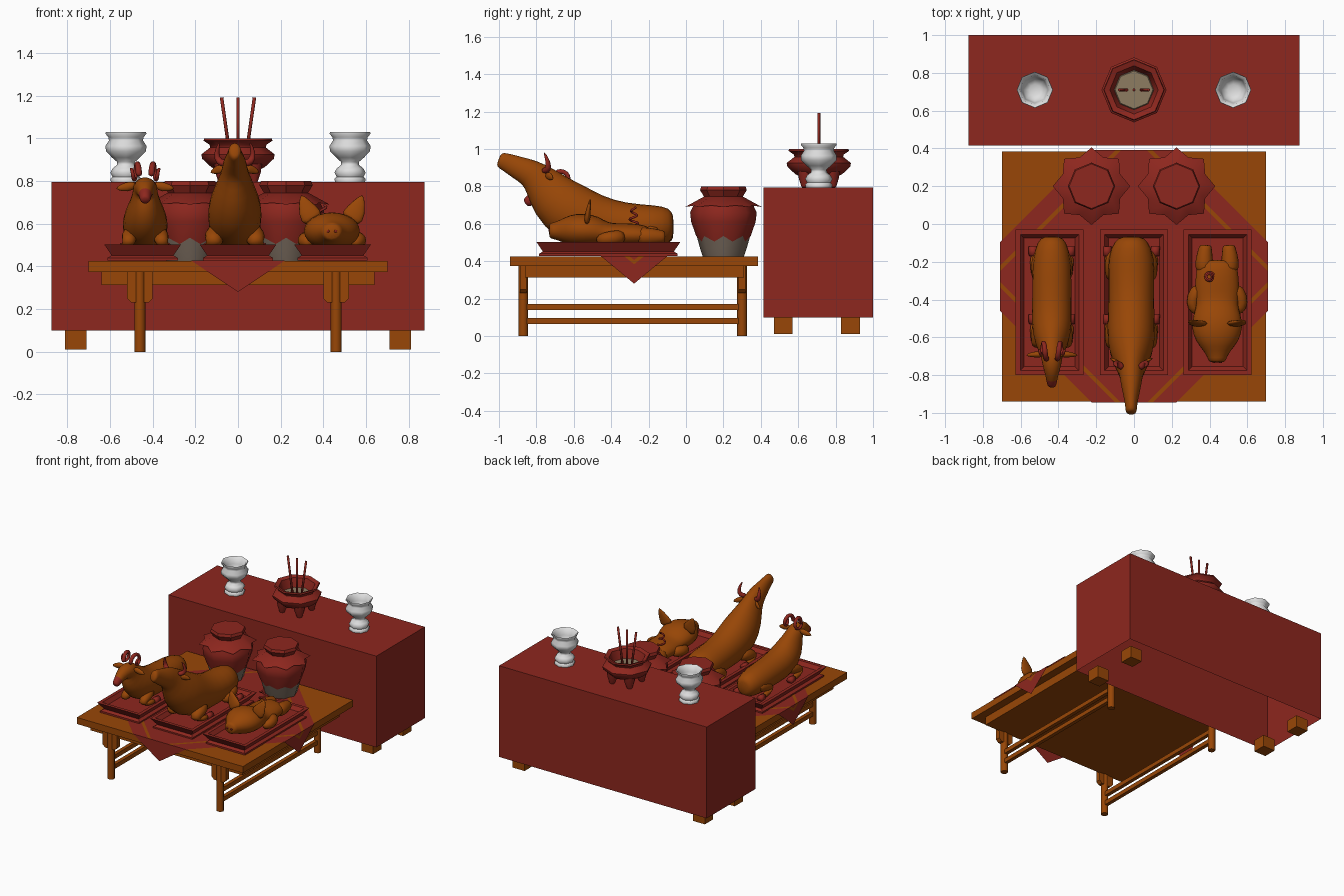
import bpy, bmesh, math
from mathutils import Vector as V


def material(name, rgb):
    m = bpy.data.materials.new(name)
    m.diffuse_color = (*rgb, 1)
    return m


WOOD = material("warm brown", (0.315, 0.062, 0.002))
RED = material("dark red", (0.27, 0.02, 0.013))
WHITE = material("white porcelain", (0.74, 0.74, 0.74))
CLAY = material("grey clay", (0.19, 0.145, 0.11))
ASH = material("ash", (0.27, 0.20, 0.12))


def mesh(name, verts, faces, mats, smooth=0, subsurf=0, rule=None):
    me = bpy.data.meshes.new(name)
    me.from_pydata([tuple(v) for v in verts], [], faces)
    for m in mats:
        me.materials.append(m)
    bm = bmesh.new()
    bm.from_mesh(me)
    bmesh.ops.recalc_face_normals(bm, faces=bm.faces)
    if rule:
        for f in bm.faces:
            f.material_index = rule(f.calc_center_median())
    bm.to_mesh(me)
    bm.free()
    ob = bpy.data.objects.new(name, me)
    bpy.context.collection.objects.link(ob)
    if smooth:
        for p in me.polygons:
            p.use_smooth = True
        me.set_sharp_from_angle(angle=math.radians(smooth))
    if subsurf:
        mod = ob.modifiers.new("round", 'SUBSURF')
        mod.levels = mod.render_levels = subsurf
    return ob


def rings(name, rs, mats, caps=(True, True), **kw):
    """Skin a list of equal-length vertex rings."""
    n = len(rs[0])
    faces = [(i * n + j, i * n + (j + 1) % n, (i + 1) * n + (j + 1) % n, (i + 1) * n + j)
             for i in range(len(rs) - 1) for j in range(n)]
    if caps[0]:
        faces.append(tuple(range(n)))
    if caps[1]:
        faces.append(tuple(range((len(rs) - 1) * n, len(rs) * n)))
    return mesh(name, [v for r in rs for v in r], faces, mats, **kw)


def box(name, x0, x1, y0, y1, z0, z1, mat, **kw):
    rs = [[(x0, y0, z), (x1, y0, z), (x1, y1, z), (x0, y1, z)] for z in (z0, z1)]
    return rings(name, rs, [mat], **kw)


def lathe(name, x, y, profile, mats, n=8, **kw):
    rs = [[(x + r * math.cos(2 * math.pi * j / n), y + r * math.sin(2 * math.pi * j / n), z)
           for j in range(n)] for r, z in profile]
    return rings(name, rs, mats, **kw)


def loft(name, path, mats, n=12, ref=(1, 0, 0), smooth=180, subsurf=1, **kw):
    """Elliptical sections (x, y, z, half width along ref, half height) along a path."""
    pts = [V(p[:3]) for p in path]
    rs = []
    for i, p in enumerate(path):
        t = (pts[min(i + 1, len(pts) - 1)] - pts[max(i - 1, 0)]).normalized()
        side = V(ref) - t * t.dot(V(ref))
        side.normalize()
        up = t.cross(side)
        rs.append([pts[i] + side * p[3] * math.cos(2 * math.pi * j / n)
                   + up * p[4] * math.sin(2 * math.pi * j / n) for j in range(n)])
    return rings(name, rs, mats, smooth=smooth, subsurf=subsurf, **kw)


def tube(name, path, mat, **kw):
    return loft(name, [(*p, p[-1]) for p in path], [mat], n=8, **kw)


# Rear altar cabinet, open underneath, on four feet
box("altar_cabinet", -0.875, 0.875, 0.415, 1.0, 0.10, 0.795, RED, caps=(False, True))
for s in (-1, 1):
    for y in (0.52, 0.88):
        box("cabinet_foot", s * 0.76 - 0.05, s * 0.76 + 0.05, y - 0.05, y + 0.05, 0.01, 0.10, WOOD)

# Low offering table
box("table_top", -0.70, 0.70, -0.94, 0.385, 0.375, 0.425, WOOD)
box("table_apron", -0.64, 0.64, -0.86, 0.31, 0.312, 0.376, WOOD)
for y in (-0.87, 0.30):
    for s in (-1, 1):
        lathe("table_leg", s * 0.46, y, [(0.026, 0), (0.026, 0.376)], [WOOD], smooth=50)
        rings("leg_bracket", [[(s * 0.46 + dx, y + d, z) for dx, z in
              ((-0.06, 0.375), (-0.06, 0.25), (-0.04, 0.23), (0.04, 0.23), (0.06, 0.25), (0.06, 0.375))]
              for d in (-0.018, 0.018)], [WOOD])
for s in (-0.46, 0.46):
    for z in (0.08, 0.155):
        box("side_stretcher", s - 0.014, s + 0.014, -0.87, 0.30, z - 0.016, z + 0.016, WOOD)

# Diamond cloth with corners hanging over the table edges, and its border stripe
C, HX, HY, R, ZC = -0.2775, 0.71, 0.668, 0.89, 0.429
a, b = R - HY, R - HX
mesh("table_cloth", [(-a, C - HY, ZC), (a, C - HY, ZC), (HX, C - b, ZC), (HX, C + b, ZC),
                     (a, C + HY, ZC), (-a, C + HY, ZC), (-HX, C + b, ZC), (-HX, C - b, ZC),
                     (0, C - HY, 0.28), (HX, C, 0.28), (0, C + HY, 0.28), (-HX, C, 0.28)],
     [tuple(range(8)), (0, 8, 1), (2, 9, 3), (4, 10, 5), (6, 11, 7)], [RED])
for sx in (-1, 1):
    for sy in (-1, 1):
        top, side = [], []
        for r in (0.738, 0.766):
            p, q = r - HY, r - HX
            top.append([(sx * p, C + sy * HY, ZC + 0.002), (sx * HX, C + sy * q, ZC + 0.002)])
            side.append([(sx * (HX + 0.003), C + sy * q, ZC), (sx * (HX + 0.003), C, ZC - q * 0.8)])
        for o, i in (top, side):
            mesh("cloth_stripe", o + i, [(0, 1, 3, 2)], [WOOD])

# Three offering trays
for cx in (-0.447, 0.0, 0.443):
    rs = []
    for d, z in ((0.015, 0.427), (0.015, 0.44), (0.035, 0.452), (0, 0.503), (0.025, 0.503), (0.045, 0.475)):
        w, y0, y1 = 0.18 - d, -0.80 + d, -0.03 - d
        rs.append([(cx - w, y0, z), (cx + w, y0, z), (cx + w, y1, z), (cx - w, y1, z)])
    rings("offering_tray", rs, [RED])

# Wine jars with a pointed collar and zigzag wrapping
for s in (-1, 1):
    x, y = s * 0.225, 0.20
    lathe("jar_body", x, y, [(0.11, 0.425), (0.125, 0.47), (0.15, 0.56), (0.17, 0.63), (0.165, 0.68)], [CLAY], smooth=50)

    def zig(r0, z0, r1, z1):
        return [(x + (r0, r1)[j % 2] * math.cos(math.pi * j / 8),
                 y + (r0, r1)[j % 2] * math.sin(math.pi * j / 8), (z0, z1)[j % 2]) for j in range(16)]
    k = math.cos(math.pi / 8)
    rings("jar_wrap", [zig(0.146, 0.535, 0.136 * k, 0.505), zig(0.172, 0.61, 0.172 * k, 0.61),
                       zig(0.178, 0.66, 0.178 * k, 0.66), zig(0.155, 0.71, 0.155 * k, 0.71)],
          [RED], caps=(False, False), smooth=50)
    rings("jar_collar", [zig(0.205, 0.69, 0.165, 0.698), zig(0.105, 0.745, 0.105 * k, 0.745)], [RED], smooth=60)
    lathe("jar_lid", x, y, [(0.10, 0.74), (0.125, 0.78), (0.118, 0.80)], [RED], smooth=30)

# Incense burner with ash, feet and sticks
lathe("incense_burner", 0, 0.71, [(0.08, 0.845), (0.125, 0.865), (0.168, 0.905), (0.172, 0.925), (0.13, 0.958),
      (0.133, 0.97), (0.162, 0.99), (0.158, 1.0), (0.128, 0.99), (0.105, 0.92)], [RED], smooth=50)
lathe("ash_bed", 0, 0.71, [(0.105, 0.922), (0.10, 0.928)], [ASH])
for i in range(4):
    t = math.pi * (i / 2 + 0.25)
    c, sn = math.cos(t), math.sin(t)
    tube("burner_foot", [(0.10 * c, 0.71 + 0.10 * sn, 0.88, 0.042), (0.10 * c, 0.71 + 0.10 * sn, 0.84, 0.036),
                         (0.105 * c, 0.71 + 0.105 * sn, 0.795, 0.018)], RED, subsurf=0, smooth=50)
for s in (-1, 0, 1):
    tube("incense_stick", [(s * 0.038, 0.71, 0.92, 0.008), (s * 0.077, 0.71, 1.192, 0.008)], RED, ref=(0, 1, 0), subsurf=0)

# White stemmed cups
for s in (-1, 1):
    lathe("stem_cup", s * 0.525, 0.71, [(0.07, 0.795), (0.073, 0.81), (0.063, 0.82), (0.073, 0.84), (0.062, 0.86),
          (0.043, 0.875), (0.042, 0.89), (0.065, 0.91), (0.094, 0.94), (0.096, 0.965), (0.08, 0.99), (0.082, 1.005),
          (0.096, 1.022), (0.094, 1.03), (0.08, 1.02), (0.07, 0.98), (0.06, 0.93), (0.03, 0.915)], [WHITE], smooth=60)


# Animals: body sections are (y, z, half width, half height) from rump to nose
def body(name, x, secs, mats=(WOOD,), **kw):
    return loft(name, [(x, *q) for q in secs], mats, **kw)


body("ox_body", -0.015, [(-0.065, 0.59, 0.05, 0.05), (-0.085, 0.59, 0.09, 0.10), (-0.17, 0.59, 0.13, 0.115),
     (-0.33, 0.592, 0.125, 0.122), (-0.48, 0.61, 0.128, 0.148), (-0.62, 0.66, 0.135, 0.17),
     (-0.715, 0.745, 0.105, 0.14), (-0.78, 0.83, 0.065, 0.10), (-0.835, 0.875, 0.06, 0.076),
     (-0.90, 0.90, 0.045, 0.064), (-0.96, 0.93, 0.032, 0.05), (-0.99, 0.94, 0.032, 0.045), (-1.003, 0.945, 0.022, 0.03)])
body("goat_body", -0.435, [(-0.065, 0.57, 0.04, 0.045), (-0.085, 0.57, 0.08, 0.085), (-0.2, 0.575, 0.11, 0.105),
     (-0.4, 0.58, 0.107, 0.108), (-0.54, 0.595, 0.113, 0.128), (-0.63, 0.66, 0.092, 0.12), (-0.675, 0.73, 0.06, 0.085),
     (-0.71, 0.775, 0.06, 0.06), (-0.77, 0.765, 0.045, 0.05), (-0.82, 0.735, 0.03, 0.035),
     (-0.85, 0.715, 0.027, 0.028), (-0.86, 0.708, 0.016, 0.016)],
     mats=[WOOD, RED], rule=lambda c: int(c.y < -0.82))
body("pig_body", 0.44, [(-0.19, 0.535, 0.07, 0.035), (-0.21, 0.537, 0.11, 0.055), (-0.28, 0.54, 0.118, 0.065),
     (-0.36, 0.54, 0.125, 0.065), (-0.43, 0.545, 0.11, 0.062), (-0.48, 0.56, 0.132, 0.085),
     (-0.55, 0.568, 0.142, 0.094), (-0.62, 0.566, 0.12, 0.086), (-0.67, 0.563, 0.075, 0.06),
     (-0.71, 0.563, 0.05, 0.045), (-0.735, 0.563, 0.046, 0.041)])

for s in (-1, 1):
    # folded legs and hooves of ox and goat
    for nm, cx, k in (("ox", -0.015, 1), ("goat", -0.435, 0.78)):
        for leg, y in (("front", -0.58), ("hind", -0.22)):
            X = [cx + s * v * k for v in (0.075, 0.098, 0.118, 0.128)]
            tube(nm + "_" + leg + "_leg", [(X[0], y + 0.08, 0.57, 0.05 * k), (X[1], y, 0.54, 0.055 * k),
                 (X[1], y - 0.08, 0.51, 0.038 * k), (X[2], y - 0.02, 0.495, 0.024),
                 (X[3], y + 0.06, 0.493, 0.02)], WOOD)
            tube(nm + "_hoof", [(X[3], y + 0.05, 0.493, 0.022), (X[3], y + 0.10, 0.49, 0.024)], RED, subsurf=0)
    # ox horns and ears
    tube("ox_horn", [(-0.015 + s * p, y, z, r) for p, y, z, r in ((0.04, -0.765, 0.885, 0.022),
         (0.075, -0.735, 0.885, 0.02), (0.09, -0.735, 0.93, 0.015), (0.07, -0.76, 0.985, 0.004))], RED, ref=(0, 1, 0))
    loft("ox_ear", [(-0.015 + s * 0.05, -0.75, 0.86, 0.018, 0.012), (-0.015 + s * 0.08, -0.725, 0.855, 0.026, 0.012),
         (-0.015 + s * 0.115, -0.71, 0.84, 0.006, 0.004)], [WOOD], n=8, ref=(0, 0, 1))
    # goat curled horns and ears
    curl = []
    for i in range(15):
        t = math.radians(200 - i * 34)
        r = 0.052 - 0.0024 * i
        curl.append((-0.435 + s * (0.028 + 0.0028 * i), -0.665 + r * math.cos(t), 0.838 + r * math.sin(t), 0.017 - 0.0007 * i))
    tube("goat_horn", curl, RED)
    loft("goat_ear", [(-0.435 + s * 0.04, -0.69, 0.785, 0.014, 0.016), (-0.435 + s * 0.085, -0.69, 0.772, 0.03, 0.02),
         (-0.435 + s * 0.138, -0.695, 0.765, 0.006, 0.006)], [WOOD], n=8, ref=(0, 0, 1))
    # pig ears, legs and nostrils
    loft("pig_ear", [(0.44 + s * 0.08, -0.53, 0.61, 0.06, 0.022), (0.44 + s * 0.115, -0.525, 0.66, 0.055, 0.016),
         (0.44 + s * 0.145, -0.51, 0.738, 0.006, 0.005)], [WOOD], n=8)
    tube("pig_hind_leg", [(0.44 + s * 0.065, -0.27, 0.535, 0.055), (0.44 + s * 0.07, -0.19, 0.532, 0.052),
         (0.44 + s * 0.062, -0.125, 0.53, 0.038), (0.44 + s * 0.062, -0.11, 0.53, 0.034)], WOOD)
    tube("pig_front_leg", [(0.44 + s * 0.085, -0.33, 0.53, 0.045), (0.44 + s * 0.128, -0.39, 0.525, 0.042),
         (0.44 + s * 0.132, -0.44, 0.52, 0.036), (0.44 + s * 0.09, -0.47, 0.51, 0.03)], WOOD)
    tube("pig_nostril", [(0.44 + s * 0.018, -0.725, 0.565, 0.007), (0.44 + s * 0.018, -0.736, 0.565, 0.007)], RED, subsurf=0)

# Curly pig tail
tube("pig_tail", [(0.40 + (0.028 - 0.0008 * i) * math.cos(i * 0.7), -0.28 + (0.028 - 0.0008 * i) * math.sin(i * 0.7),
                   0.59 + 0.005 * i, 0.007) for i in range(21)], RED, ref=(0, 0, 1))
